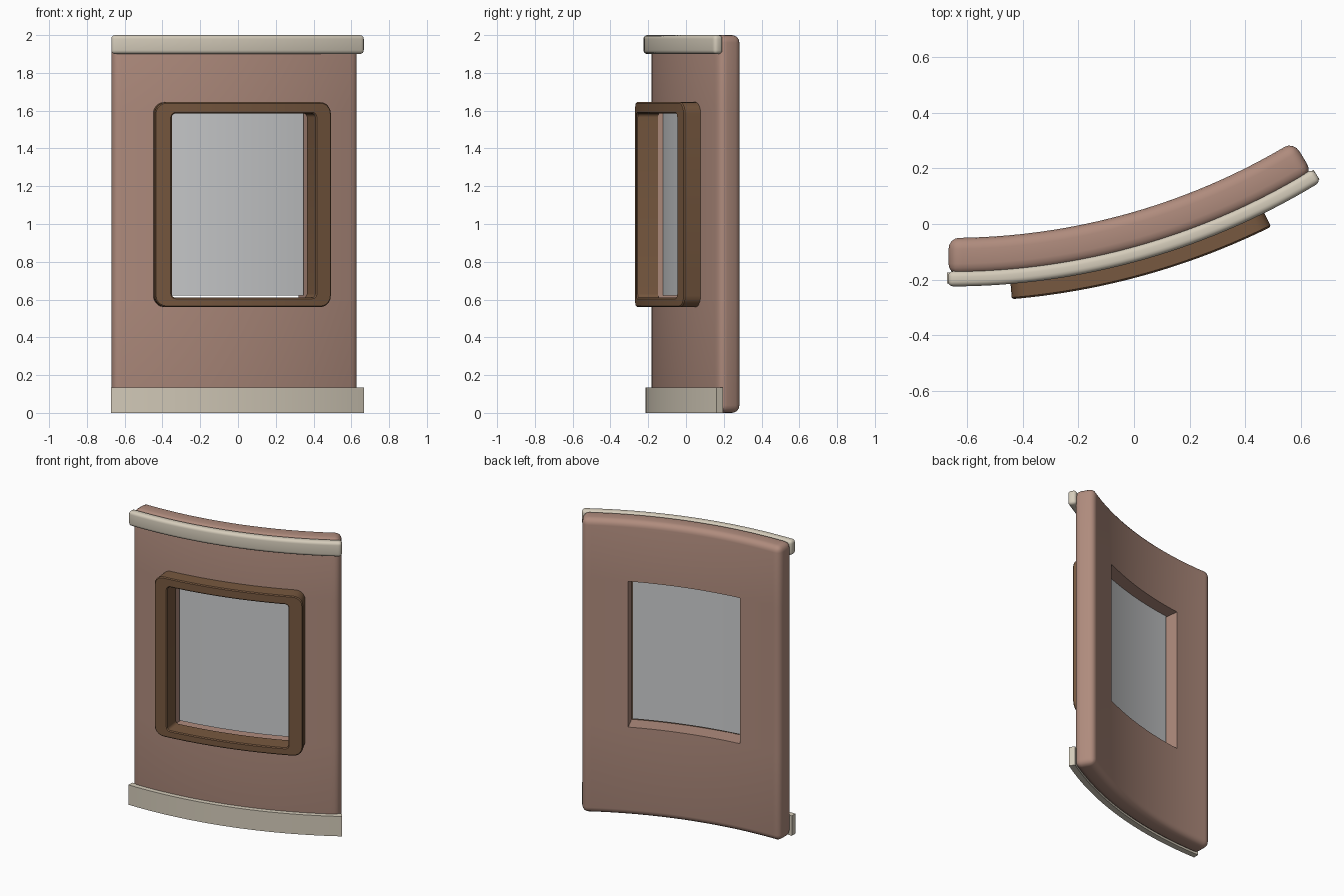
import bpy, bmesh, math
from mathutils import Vector

if "Cube" in bpy.data.objects:
    bpy.data.objects.remove(bpy.data.objects["Cube"])

# Everything is modelled flat (x = arc length at radius RM, y = radius, z = height) then bent
CX, CY, RM = -0.66, 2.32, 2.5
DEG = RM * math.pi / 180
MID = 15.6 * DEG                      # middle of the panel


def mat(name, rgb):
    m = bpy.data.materials.new(name)
    m.diffuse_color = (*rgb, 1)
    m.use_nodes = True
    m.node_tree.nodes["Principled BSDF"].inputs["Base Color"].default_value = m.diffuse_color
    return m


PINK = mat("dusty_pink", (0.43, 0.26, 0.205))
CREAM = mat("cream", (0.66, 0.60, 0.49))
BROWN = mat("wood_brown", (0.185, 0.098, 0.05))
GLASS = mat("pale_grey_glass", (0.60, 0.61, 0.62))


def cut(bm, co, no):
    bmesh.ops.bisect_plane(bm, geom=bm.verts[:] + bm.edges[:] + bm.faces[:],
                           plane_co=co, plane_no=no, dist=1e-5)


def box(x0, x1, r0, r1, z0, z1, bevel=0.0, segs=4):
    bm = bmesh.new()
    bmesh.ops.create_cube(bm, size=1)
    for v in bm.verts:
        v.co = Vector((x0 + (v.co.x + .5) * (x1 - x0),
                       r0 + (v.co.y + .5) * (r1 - r0),
                       z0 + (v.co.z + .5) * (z1 - z0)))
    if bevel:
        bmesh.ops.bevel(bm, geom=bm.edges[:], offset=bevel, segments=segs,
                        profile=0.5, affect='EDGES')
    return bm


def finish(bm, name, material):
    # slice into arc steps, bend around the centre, make the object
    for i in range(1, 32):
        cut(bm, (i * DEG, 0, 0), (1, 0, 0))
    for v in bm.verts:
        a, r = v.co.x / RM, v.co.y
        v.co = Vector((CX + r * math.sin(a), CY - r * math.cos(a), v.co.z))
    bmesh.ops.recalc_face_normals(bm, faces=bm.faces[:])
    me = bpy.data.meshes.new(name)
    bm.to_mesh(me)
    bm.free()
    me.materials.append(material)
    ob = bpy.data.objects.new(name, me)
    bpy.context.collection.objects.link(ob)
    bpy.ops.object.select_all(action='DESELECT')
    ob.select_set(True)
    bpy.context.view_layer.objects.active = ob
    bpy.ops.object.shade_smooth_by_angle(angle=math.radians(35))


# Wall with rounded edges and a window hole
wall = box(-0.2 * DEG, 31.4 * DEG, 2.37, 2.503, 0, 2, 0.04)
hx0, hx1, hz0, hz1 = MID - 8.85 * DEG, MID + 8.85 * DEG, 0.602, 1.592
for x in (hx0, hx1):
    cut(wall, (x, 0, 0), (1, 0, 0))
for z in (hz0, hz1):
    cut(wall, (0, 0, z), (0, 0, 1))
hole = []
for f in wall.faces:
    c = f.calc_center_median()
    if hx0 < c.x < hx1 and hz0 < c.z < hz1:
        hole.append(f)
bmesh.ops.delete(wall, geom=hole, context='FACES')
bmesh.ops.bridge_loops(wall, edges=[e for e in wall.edges if e.is_boundary])
finish(wall, "wall_panel", PINK)

# Top rail and skirting board
finish(box(-0.25 * DEG, 31.6 * DEG, 2.49, 2.545, 1.9, 2.0, 0.02), "top_rail", CREAM)
finish(box(-0.3 * DEG, 31.6 * DEG, 2.495, 2.535, 0, 0.135), "skirting_board", CREAM)

# Glass pane, slightly smaller than the opening
finish(box(MID - 8.5 * DEG, MID + 8.55 * DEG, 2.452, 2.46, 0.622, 1.588), "window_glass", GLASS)


# Window frame: rounded rectangular ring
def rounded(half, z0, z1, rad, n=5):
    pts = []
    corners = ((half, z1, 0), (-half, z1, 90), (-half, z0, 180), (half, z0, 270))
    for x, z, start in corners:
        cx = x - math.copysign(rad, x)
        cz = z - rad if z == z1 else z + rad
        for k in range(n + 1):
            a = math.radians(start + 90 * k / n)
            pts.append((MID + cx + rad * math.cos(a), cz + rad * math.sin(a)))
    return pts


def frame_mesh():
    bm = bmesh.new()
    e = 0.006                         # softened front edges
    out, inn = 10.75 * DEG, 8.75 * DEG
    rings = [(rounded(out, 0.56, 1.645, 0.06), 2.49),
             (rounded(out, 0.56, 1.645, 0.06), 2.6 - e),
             (rounded(out - e, 0.56 + e, 1.645 - e, 0.06 - e), 2.6),
             (rounded(inn + e, 0.61 - e, 1.585 + e, 0.02 + e), 2.6),
             (rounded(inn, 0.61, 1.585, 0.02), 2.6 - e),
             (rounded(inn, 0.61, 1.585, 0.02), 2.485)]
    loops = [[bm.verts.new((x, r, z)) for x, z in pts] for pts, r in rings]
    n = len(loops[0])
    for a, b in zip(loops, loops[1:] + loops[:1]):
        for i in range(n):
            j = (i + 1) % n
            bm.faces.new((a[i], a[j], b[j], b[i]))
    return bm


finish(frame_mesh(), "window_frame", BROWN)
